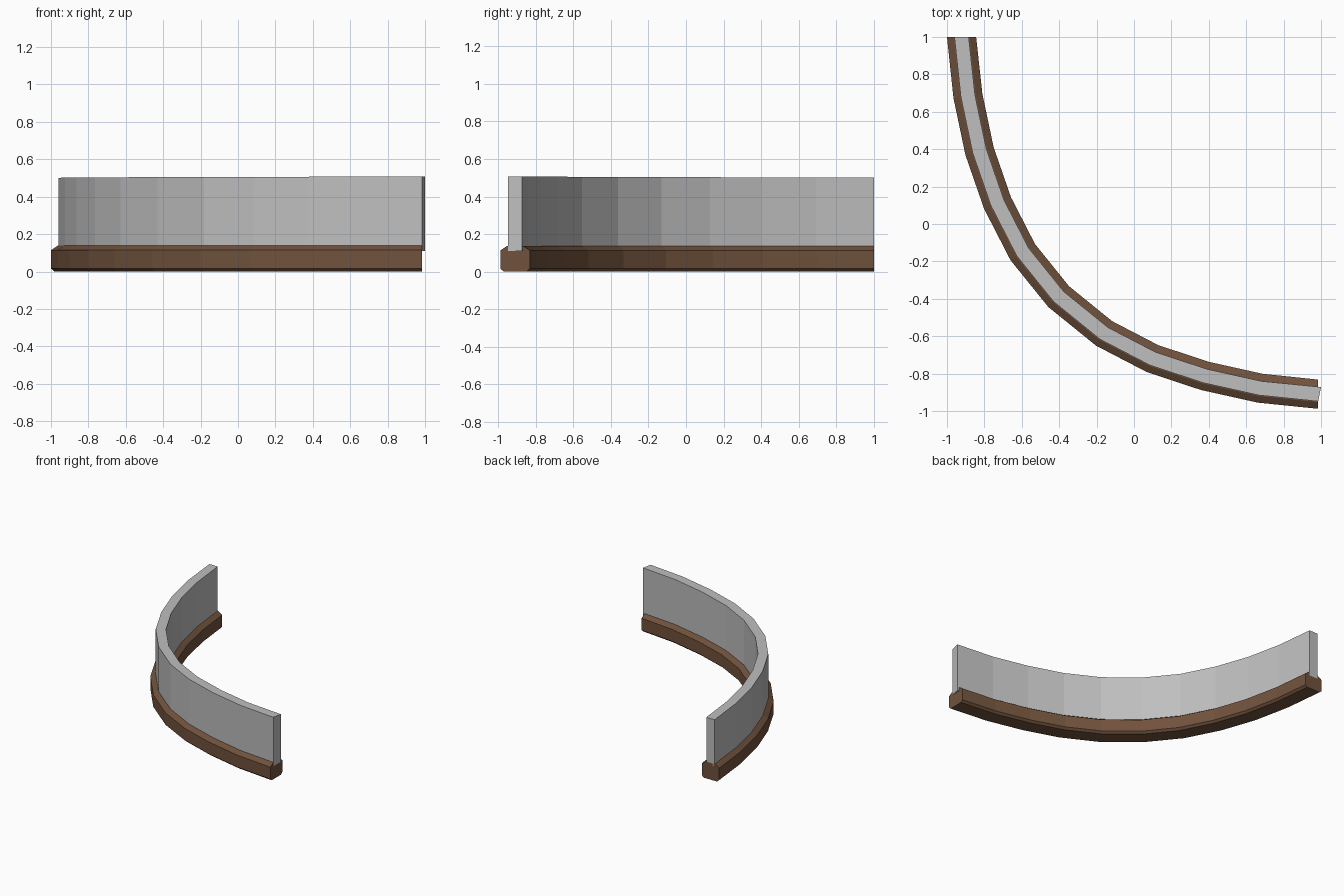
import bpy, bmesh
from mathutils import Vector

if "Cube" in bpy.data.objects:
    bpy.data.objects.remove(bpy.data.objects["Cube"])

# Centre line of the curved wall, seen from above
PATH = [(-0.922, 1.0), (-0.888, 0.685), (-0.826, 0.39), (-0.73, 0.113),
        (-0.595, -0.15), (-0.403, -0.388), (-0.16, -0.585), (0.10, -0.72),
        (0.38, -0.8125), (0.675, -0.878), (0.985, -0.91)]


def material(name, rgb):
    m = bpy.data.materials.new(name)
    m.diffuse_color = (*rgb, 1)
    m.use_nodes = True
    m.node_tree.nodes["Principled BSDF"].inputs["Base Color"].default_value = m.diffuse_color
    return m


def sweep(name, path, profile, mat, last_cut, rise=0.0):
    """Sweep a closed (offset, z) profile along path with mitred corners.
    last_cut is the cross direction at the end; rise lifts the highest points."""
    pts = [Vector(p) for p in path]
    n = len(pts)
    top = max(z for _, z in profile)
    bm = bmesh.new()
    rings = []
    for i, p in enumerate(pts):
        if i == 0:
            side = Vector((1, 0))
        elif i == n - 1:
            side = Vector(last_cut)
        else:
            a, b = (p - pts[i - 1]).normalized(), (pts[i + 1] - p).normalized()
            t = (a + b).normalized()
            side = Vector((-t.y, t.x)) / t.dot(a)
        ring = []
        for off, z in profile:
            q = p + side * off
            lift = rise * i / (n - 1) if z == top else 0
            ring.append(bm.verts.new((q.x, q.y, z + lift)))
        rings.append(ring)
    k = len(profile)
    for r, s in zip(rings, rings[1:]):
        for j in range(k):
            bm.faces.new((r[j], r[(j + 1) % k], s[(j + 1) % k], s[j]))
    bm.faces.new(rings[0])
    bm.faces.new(rings[-1])
    bmesh.ops.recalc_face_normals(bm, faces=bm.faces)
    me = bpy.data.meshes.new(name)
    bm.to_mesh(me)
    bm.free()
    me.materials.append(mat)
    ob = bpy.data.objects.new(name, me)
    bpy.context.collection.objects.link(ob)
    return ob


brown = material("brown", (0.165, 0.085, 0.046))
grey = material("light_grey", (0.52, 0.52, 0.52))

# Chamfered base kerb
half = [(0.06, 0.0), (0.078, 0.016), (0.078, 0.114), (0.042, 0.138)]
kerb = half + [(-x, z) for x, z in reversed(half)]
sweep("base_kerb", PATH, kerb, brown, (0, 1))

# Upright wall, reaching slightly past the kerb at one end
wall = [(0.038, 0.11), (0.038, 0.501), (-0.038, 0.501), (-0.038, 0.11)]
sweep("curved_wall", PATH[:-1] + [(0.9925, -0.91)], wall, grey,
      (0.2, 1.0), rise=0.007)
